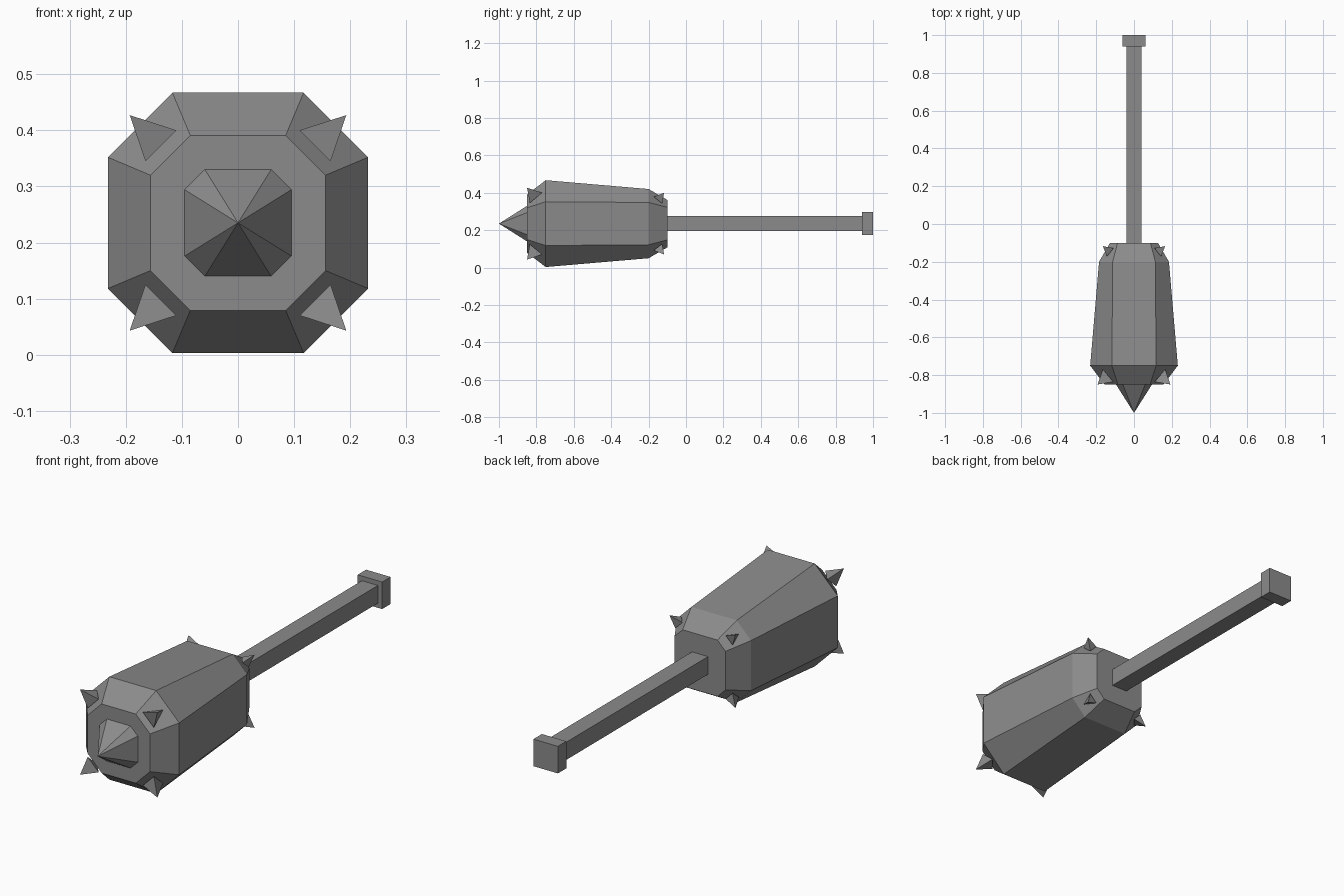
import bpy
from mathutils import Vector

if "Cube" in bpy.data.objects:
    bpy.data.objects.remove(bpy.data.objects["Cube"], do_unlink=True)

CENTRE_Z = 0.235

grey = bpy.data.materials.new("iron_grey")
grey.use_nodes = True
colour = (0.26, 0.26, 0.26, 1)
grey.diffuse_color = colour
grey.node_tree.nodes["Principled BSDF"].inputs["Base Color"].default_value = colour


def make(name, verts, faces):
    """Flat-shaded object with every point given relative to the shaft axis."""
    mesh = bpy.data.meshes.new(name)
    mesh.from_pydata([Vector(v) + Vector((0, 0, CENTRE_Z)) for v in verts], [], faces)
    mesh.materials.append(grey)
    obj = bpy.data.objects.new(name, mesh)
    bpy.context.collection.objects.link(obj)
    # Consistent outward normals
    import bmesh
    bm = bmesh.new()
    bm.from_mesh(mesh)
    bmesh.ops.recalc_face_normals(bm, faces=bm.faces)
    bm.to_mesh(mesh)
    bm.free()
    return obj


def octagon(y, half, corner):
    """Square ring with cut corners, counter-clockwise in x and z."""
    h, c = half, corner
    pairs = [(h, -c), (h, c), (c, h), (-c, h), (-h, c), (-h, -c), (-c, -h), (c, -h)]
    return [(x, y, z) for x, z in pairs]


def square(y, h):
    return [(h, y, -h), (h, y, h), (-h, y, h), (-h, y, -h)]


def loft(name, rings):
    """Skin a stack of equal rings and cap both ends."""
    n = len(rings[0])
    verts = [v for ring in rings for v in ring]
    faces = [(r * n + i, r * n + (i + 1) % n, (r + 1) * n + (i + 1) % n, (r + 1) * n + i)
             for r in range(len(rings) - 1) for i in range(n)]
    faces += [tuple(range(n)), tuple(range(len(verts) - n, len(verts)))]
    return make(name, verts, faces)


def pyramid(name, base, tip):
    n = len(base)
    faces = [(i, (i + 1) % n, n) for i in range(n)] + [tuple(range(n))]
    return make(name, base + [tip], faces)


# Tapered head with bevelled ends
loft("head", [octagon(-0.85, 0.156, 0.085), octagon(-0.75, 0.232, 0.117),
              octagon(-0.20, 0.185, 0.113), octagon(-0.10, 0.127, 0.087)])

# Point on the front of the head
pyramid("front_point", octagon(-0.85, 0.095, 0.059), (0, -1, 0))

# Shaft and pommel
loft("handle", [square(-0.10, 0.04), square(0.94, 0.04)])
loft("pommel", [square(0.94, 0.061), square(1.0, 0.061)])

# Three-sided spikes on the four corner bevels of each end
spikes = {
    "front_spike": ([(0.110, -0.835, 0.165), (0.165, -0.835, 0.110), (0.165, -0.77, 0.165)],
                    (0.193, -0.85, 0.192)),
    "back_spike": ([(0.108, -0.128, 0.143), (0.143, -0.128, 0.108), (0.143, -0.172, 0.143)],
                   (0.165, -0.117, 0.165)),
}
for name, (base, tip) in spikes.items():
    for sx, side in ((1, "left"), (-1, "right")):
        for sz, level in ((1, "upper"), (-1, "lower")):
            place = lambda p: (p[0] * sx, p[1], p[2] * sz)
            pyramid(f"{name}_{level}_{side}", [place(p) for p in base], place(tip))
